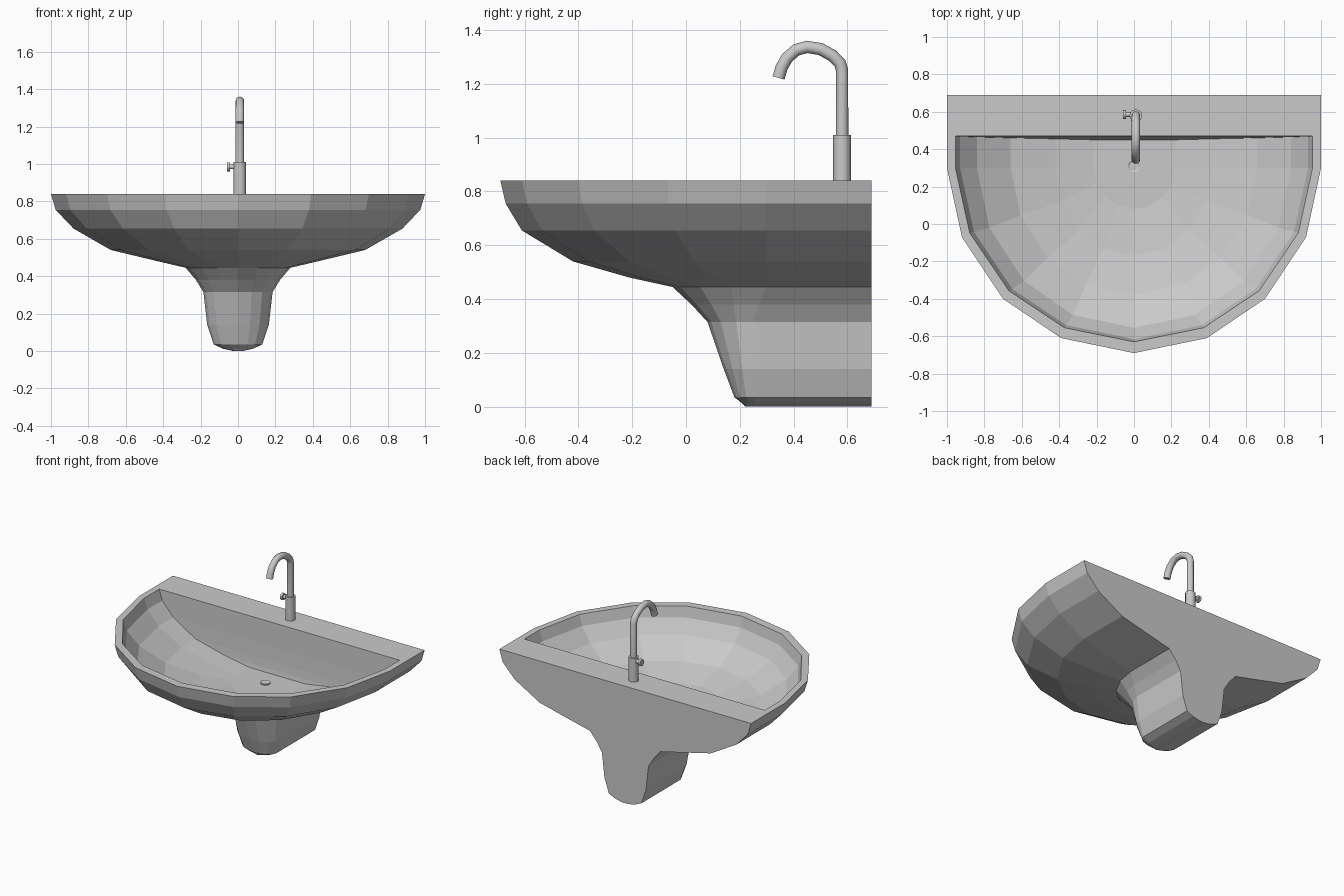
import bpy
import bmesh
from math import pi
from mathutils import Matrix

old = bpy.data.objects.get("Cube")
if old:
    bpy.data.objects.remove(old, do_unlink=True)


def material(name, value):
    mat = bpy.data.materials.new(name)
    mat.use_nodes = True
    colour = (value, value, value, 1)
    mat.diffuse_color = colour
    mat.node_tree.nodes["Principled BSDF"].inputs["Base Color"].default_value = colour
    return mat


grey = material("light grey", 0.59)


def add_object(name, bm):
    mesh = bpy.data.meshes.new(name)
    bmesh.ops.recalc_face_normals(bm, faces=bm.faces)
    bm.to_mesh(mesh)
    bm.free()
    mesh.materials.append(grey)
    obj = bpy.data.objects.new(name, mesh)
    bpy.context.collection.objects.link(obj)
    return obj


def smooth(obj):
    bpy.ops.object.select_all(action="DESELECT")
    obj.select_set(True)
    bpy.context.view_layer.objects.active = obj
    bpy.ops.object.shade_smooth_by_angle(angle=pi / 5)


# Half outline of the rounded front: x factor, forward factor
OUTLINE = [(1, 0), (0.92, 0.374), (0.7, 0.707), (0.39, 0.919), (0, 1)]


def ring(bm, z, half, front, back, centre):
    """Flat-backed, round-fronted loop at one height."""
    side = [(half, back)]
    side += [(half * u, centre + (front - centre) * v) for u, v in OUTLINE]
    loop = side + [(-x, y) for x, y in reversed(side[:-1])]
    return [bm.verts.new((x, y, z)) for x, y in loop]


# Basin and pedestal in one loft: z, half width, front y, back y, straight-side end
LEVELS = [
    (0.0, 0.025, 0.22, 0.69, 0.25),       # rounded foot
    (0.012, 0.08, 0.21, 0.69, 0.25),
    (0.035, 0.13, 0.18, 0.69, 0.25),
    (0.14, 0.165, 0.14, 0.69, 0.25),      # pedestal
    (0.315, 0.185, 0.08, 0.69, 0.25),
    (0.38, 0.225, 0.02, 0.69, 0.27),
    (0.445, 0.28, -0.05, 0.69, 0.3),
    (0.48, 0.43, -0.21, 0.69, 0.3),       # basin outside
    (0.54, 0.68, -0.42, 0.69, 0.3),
    (0.655, 0.88, -0.61, 0.69, 0.3),
    (0.755, 0.975, -0.67, 0.69, 0.3),
    (0.84, 1.0, -0.69, 0.69, 0.3),        # rim
    (0.84, 0.955, -0.63, 0.47, 0.3),
    (0.765, 0.93, -0.615, 0.468, 0.3),    # bowl inside
    (0.67, 0.84, -0.555, 0.465, 0.3),
    (0.565, 0.66, -0.38, 0.46, 0.3),
    (0.51, 0.42, -0.17, 0.455, 0.3),
    (0.48, 0.22, 0.08, 0.45, 0.3),
]
bm = bmesh.new()
rings = [ring(bm, *level) for level in LEVELS]
for low, high in zip(rings, rings[1:]):
    n = len(low)
    for i in range(n):
        j = (i + 1) % n
        bm.faces.new((low[i], low[j], high[j], high[i]))
bm.faces.new(rings[0])
bm.faces.new(rings[-1])
add_object("basin_and_pedestal", bm)


def cylinder(name, radius, length, centre, axis="Z", sides=24):
    bm = bmesh.new()
    turn = Matrix.Rotation(pi / 2, 4, "Y") if axis == "X" else Matrix()
    bmesh.ops.create_cone(bm, cap_ends=True, segments=sides, radius1=radius,
                          radius2=radius, depth=length,
                          matrix=Matrix.Translation(centre) @ turn)
    obj = add_object(name, bm)
    smooth(obj)
    return obj


# Drain: shallow collar with a sunken centre
bm = bmesh.new()
bmesh.ops.create_cone(bm, cap_ends=True, segments=16, radius1=0.033, radius2=0.033,
                      depth=0.012, matrix=Matrix.Translation((0, 0.31, 0.482)))
top = max(bm.faces, key=lambda f: f.calc_center_median().z)
bmesh.ops.inset_region(bm, faces=[top], thickness=0.01)
bmesh.ops.translate(bm, verts=top.verts, vec=(0, 0, -0.006))
add_object("drain", bm)

# Tap body and side knob
TAP_X, TAP_Y = 0.01, 0.58
cylinder("tap_body", 0.033, 0.175, (TAP_X, TAP_Y, 0.9225))
cylinder("knob_stem", 0.013, 0.04, (-0.032, TAP_Y + 0.005, 0.985), "X", 16)
cylinder("knob", 0.024, 0.016, (-0.052, TAP_Y + 0.005, 0.985), "X", 16)

# Swan-neck spout swept along a path of y, z points
PATH = [(0.58, 1.0), (0.58, 1.25), (0.572, 1.277), (0.545, 1.304), (0.5, 1.329),
        (0.45, 1.337), (0.41, 1.326), (0.376, 1.297), (0.355, 1.26), (0.344, 1.222)]
curve = bpy.data.curves.new("spout", "CURVE")
curve.dimensions = "3D"
curve.bevel_depth = 0.023
curve.bevel_resolution = 4
curve.use_fill_caps = True
spline = curve.splines.new("POLY")
spline.points.add(len(PATH) - 1)
for point, (y, z) in zip(spline.points, PATH):
    point.co = (TAP_X, y, z, 1)
curve.materials.append(grey)
spout = bpy.data.objects.new("spout", curve)
bpy.context.collection.objects.link(spout)
bpy.ops.object.select_all(action="DESELECT")
spout.select_set(True)
bpy.context.view_layer.objects.active = spout
bpy.ops.object.convert(target="MESH")
smooth(bpy.context.view_layer.objects.active)
